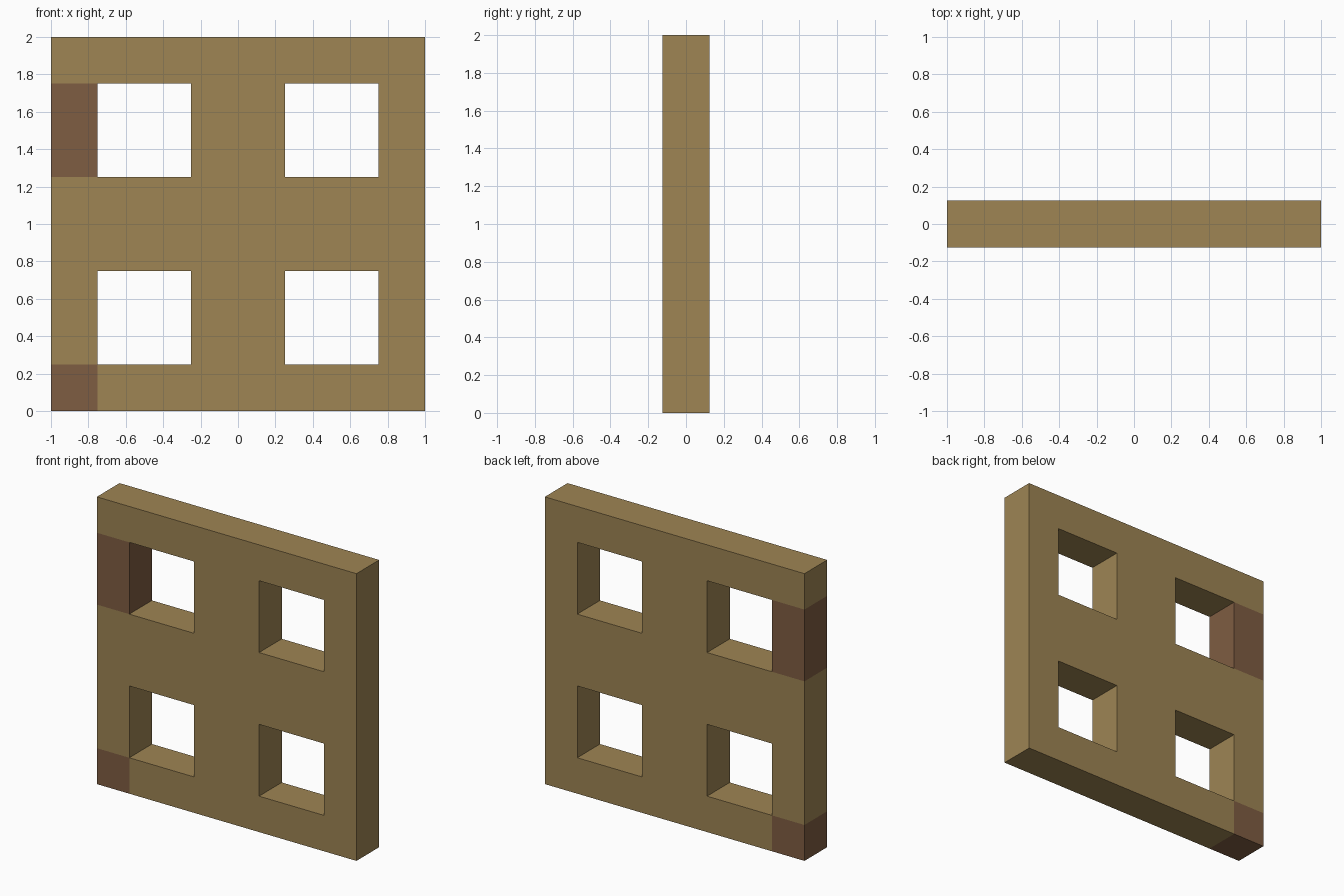
import bpy, bmesh

if "Cube" in bpy.data.objects:
    bpy.data.objects.remove(bpy.data.objects["Cube"])


def material(name, rgb):
    m = bpy.data.materials.new(name)
    m.diffuse_color = (*rgb, 1)
    m.use_nodes = True
    m.node_tree.nodes["Principled BSDF"].inputs["Base Color"].default_value = m.diffuse_color
    return m


# Lattice layout: grid lines, open cells and dark cells (column, row)
XS = [-1, -0.75, -0.25, 0.25, 0.75, 1]
ZS = [x + 1 for x in XS]
HALF = 0.125
HOLES = {(c, r) for c in (1, 3) for r in (1, 3)}
DARK = {(0, 0), (0, 3)}


def solid(c, r):
    return 0 <= c < 5 and 0 <= r < 5 and (c, r) not in HOLES


bm = bmesh.new()
verts = {}


def vert(i, side, k):
    key = (i, side, k)
    if key not in verts:
        verts[key] = bm.verts.new((XS[i], side * HALF, ZS[k]))
    return verts[key]


def face(keys, mat):
    bm.faces.new([vert(*k) for k in keys]).material_index = mat


for c in range(5):
    for r in range(5):
        if not solid(c, r):
            continue
        mat = int((c, r) in DARK)
        ring = [(c, r), (c + 1, r), (c + 1, r + 1), (c, r + 1)]
        # front and back faces
        face([(i, -1, k) for i, k in ring], mat)
        face([(i, 1, k) for i, k in reversed(ring)], mat)
        # walls on the outer rim and inside the openings
        for n, (dc, dr) in enumerate([(0, -1), (1, 0), (0, 1), (-1, 0)]):
            if not solid(c + dc, r + dr):
                a, b = ring[n], ring[(n + 1) % 4]
                face([(a[0], -1, a[1]), (a[0], 1, a[1]),
                      (b[0], 1, b[1]), (b[0], -1, b[1])], mat)

bmesh.ops.recalc_face_normals(bm, faces=bm.faces)
mesh = bpy.data.meshes.new("lattice_panel")
bm.to_mesh(mesh)
bm.free()
mesh.materials.append(material("light wood", (0.342, 0.233, 0.088)))
mesh.materials.append(material("dark wood", (0.212, 0.109, 0.054)))
bpy.context.collection.objects.link(bpy.data.objects.new("lattice_panel", mesh))
